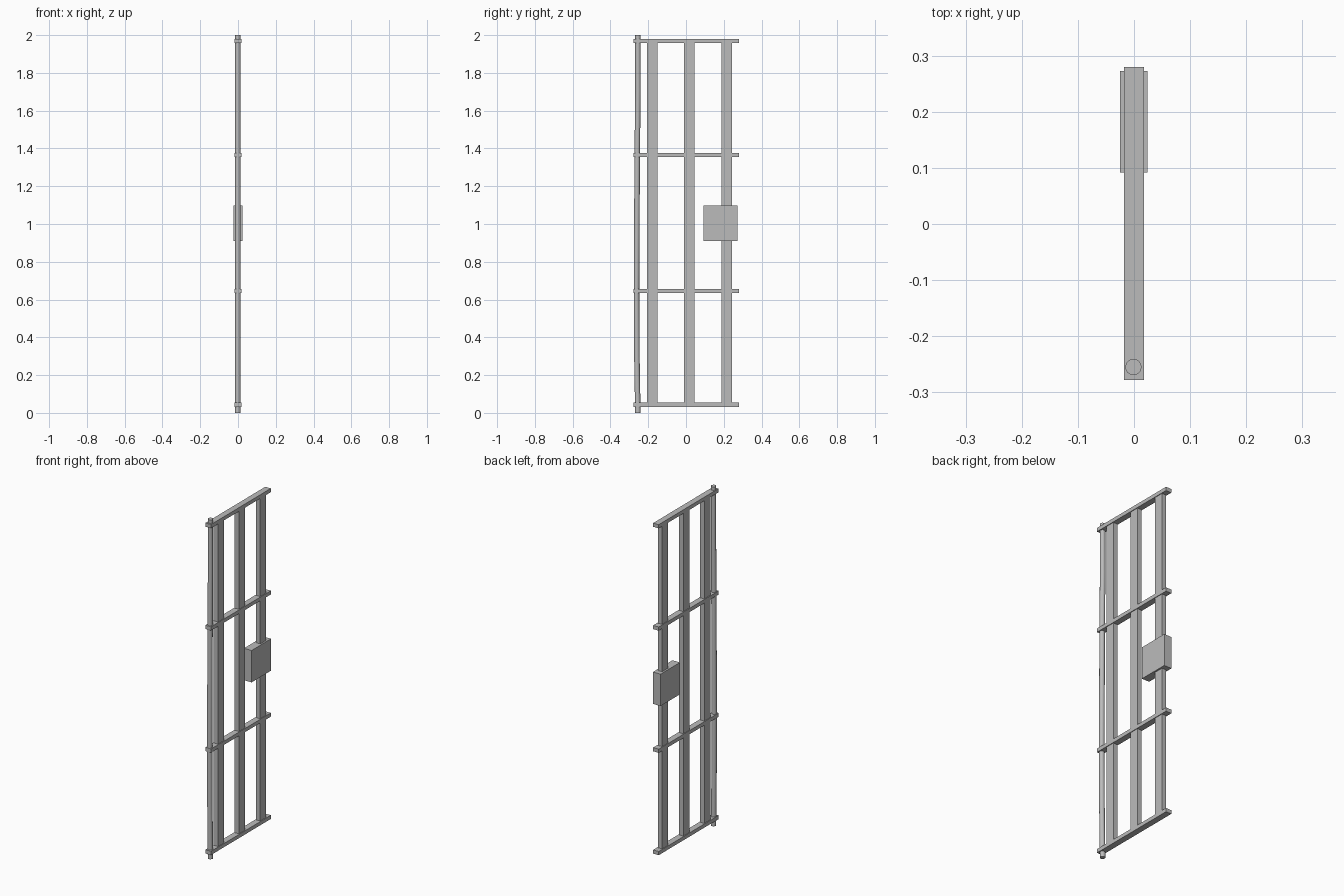
import bpy
import bmesh
from mathutils import Vector

old = bpy.data.objects.get("Cube")
if old:
    bpy.data.objects.remove(old, do_unlink=True)

metal = bpy.data.materials.new("grey_metal")
metal.use_nodes = True
GREY = (0.5, 0.5, 0.5, 1)
metal.diffuse_color = GREY
metal.node_tree.nodes["Principled BSDF"].inputs["Base Color"].default_value = GREY


def finish(name, bm):
    bmesh.ops.recalc_face_normals(bm, faces=bm.faces)
    mesh = bpy.data.meshes.new(name)
    bm.to_mesh(mesh)
    bm.free()
    mesh.materials.append(metal)
    obj = bpy.data.objects.new(name, mesh)
    bpy.context.collection.objects.link(obj)
    return obj


def box(name, low, high):
    low, high = Vector(low), Vector(high)
    bm = bmesh.new()
    bmesh.ops.create_cube(bm, size=1)
    bmesh.ops.scale(bm, vec=high - low, verts=bm.verts)
    bmesh.ops.translate(bm, vec=(low + high) / 2, verts=bm.verts)
    return finish(name, bm)


# Horizontal rails
for i, z in enumerate((0.043, 0.646, 1.366, 1.969)):
    box(f"cross_rail_{i + 1}", (-0.018, -0.278, z - 0.011), (0.018, 0.28, z + 0.011))

# Flat upright bars
for name, y in (("hinge_side", -0.178), ("middle", 0.017), ("lock_side", 0.215)):
    box(f"{name}_bar", (-0.014, y - 0.028, 0.043), (0.014, y + 0.028, 1.969))

# Lock housing
box("lock_box", (-0.025, 0.092, 0.91), (0.024, 0.273, 1.098))

# Hinge pole, very slightly bowed along its height
RADIUS = 0.0145
bm = bmesh.new()
bmesh.ops.create_cone(bm, cap_ends=True, segments=16, radius1=RADIUS, radius2=RADIUS, depth=2)
bmesh.ops.translate(bm, vec=(-0.001, -0.255, 1), verts=bm.verts)
for z, shift in ((0.3, -0.005), (0.65, -0.003), (1.37, 0), (1.7, 0.002)):
    cut = bmesh.ops.bisect_plane(bm, geom=bm.verts[:] + bm.edges[:] + bm.faces[:],
                                 plane_co=(0, 0, z), plane_no=(0, 0, 1))
    ring = [g for g in cut["geom_cut"] if isinstance(g, bmesh.types.BMVert)]
    bmesh.ops.translate(bm, vec=(0, shift, 0), verts=ring)
pole = finish("hinge_pole", bm)
bpy.context.view_layer.objects.active = pole
pole.select_set(True)
bpy.ops.object.shade_smooth_by_angle()
pole.select_set(False)
